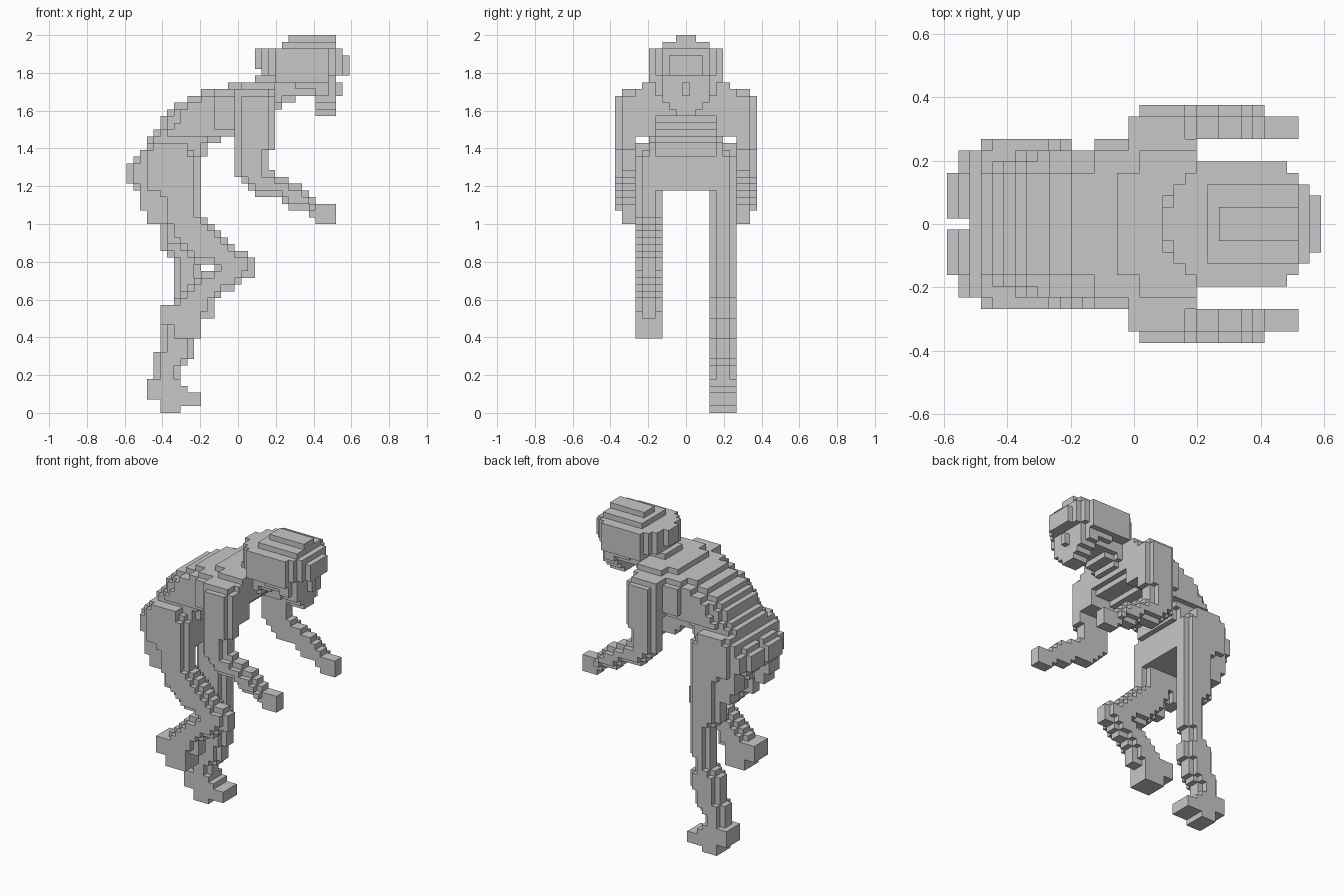
import bpy, bmesh
from mathutils import Vector

cube = bpy.data.objects.get("Cube")
if cube:
    bpy.data.objects.remove(cube, do_unlink=True)

CELL = 2 / 56  # edge length of one block

grey = bpy.data.materials.new("plain_grey")
grey.use_nodes = True
grey.diffuse_color = (0.58, 0.58, 0.58, 1)
grey.node_tree.nodes["Principled BSDF"].inputs["Base Color"].default_value = (0.58, 0.58, 0.58, 1)


def inside(x, z, outline):
    hit = False
    for (ax, az), (bx, bz) in zip(outline, outline[1:] + outline[:1]):
        if (az > z) != (bz > z) and x < ax + (z - az) * (bx - ax) / (bz - az):
            hit = not hit
    return hit


def fill(outline, inset=0):
    """Blocks of the x-z grid whose centre lies in the outline, shrunk by inset blocks."""
    flat = {(x, z) for x in range(-20, 21) for z in range(60) if inside(x, z + 0.5, outline)}
    for _ in range(inset):
        flat = {(x, z) for x, z in flat
                if {(x + 1, z), (x - 1, z), (x, z + 1), (x, z - 1)} <= flat}
    return flat


def box(x0, x1, z0, z1):
    return [(x0 - 0.5, z0), (x1 + 0.5, z0), (x1 + 0.5, z1), (x0 - 0.5, z1)]


def layers(*specs, side=1):
    """Each spec is (outline, first y, last y, inset)."""
    return {(x, side * y, z) for outline, first, last, inset in specs
            for x, z in fill(outline, inset) for y in range(first, last + 1)}


def centred(*specs):
    return layers(*[(outline, -half, half, inset) for outline, half, inset in specs])


def limb(outline, side):
    """A leg section: two full layers with a thinner one on each side."""
    return layers((outline, 5, 6, 0), (outline, 4, 7, 1), side=side)


def build(name, blocks):
    """Make one mesh from the outer faces of a set of blocks."""
    bm = bmesh.new()
    corners = {}

    def corner(p):
        key = tuple(p)
        if key not in corners:
            corners[key] = bm.verts.new(((p[0] - 0.5) * CELL, (p[1] - 0.5) * CELL, p[2] * CELL))
        return corners[key]

    for block in blocks:
        for axis in range(3):
            u, v = Vector(), Vector()
            u[(axis + 1) % 3] = v[(axis + 2) % 3] = 1
            for step in (0, 1):
                near = list(block)
                near[axis] += 2 * step - 1
                if tuple(near) in blocks:
                    continue
                p = Vector(block)
                p[axis] += step
                ring = [p, p + u, p + u + v, p + v]
                bm.faces.new([corner(q) for q in (ring if step else ring[::-1])])
    mesh = bpy.data.meshes.new(name)
    bm.to_mesh(mesh)
    bm.free()
    mesh.materials.append(grey)
    bpy.context.collection.objects.link(bpy.data.objects.new(name, mesh))


# Bent torso with a wider rib cage above the waist
torso = [(5.5, 49), (-1.6, 49), (-1.6, 48), (-5.4, 48), (-5.4, 47.4), (-9.6, 45.5),
         (-12.6, 41.5), (-14.5, 38.5), (-14.5, 33), (-5.5, 33), (-5.5, 36), (-4.5, 39),
         (-4, 40), (-1, 41), (5.5, 44.5)]
ribs = [(5.5, 48), (-2.5, 48), (-8, 45), (-10.5, 41), (-2, 41), (5.5, 44)]
build("torso", centred((torso, 4, 0), (torso, 5, 1)))
build("rib_cage", centred((ribs, 6, 0), (box(-3, 0, 42, 47), 7, 0)))

# Hips
hips = [(-13.4, 40), (-14.5, 38.5), (-14.5, 33), (-5.5, 33), (-5.5, 37), (-7.5, 40)]
hip_side = [(-12.4, 40), (-13.5, 38), (-13.5, 34), (-12.5, 33), (-7.5, 33), (-6.5, 36),
            (-7.5, 40)]
build("hips", centred((hips, 6, 0), (hip_side, 7, 0)))

# Neck
neck = [(3, 50), (10, 50), (9.5, 47), (7, 46), (5.5, 44), (2, 46)]
build("neck", centred((neck, 2, 0), (neck, 3, 1)))

# Skull, stacked from narrow centre to wide sides
build("skull", centred((box(8, 14, 50, 56), 1, 0), (box(7, 14, 50, 55), 3, 0),
                       (box(3, 15, 51, 54), 1, 0), (box(4, 15, 50, 54), 3, 0),
                       (box(16, 16, 50, 53), 2, 0), (box(5, 14, 50, 54), 4, 0),
                       (box(6, 13, 49, 54), 5, 0)))

# Face with nose and chin
jaw = [(6.5, 50), (14.5, 50), (14.5, 46), (12.5, 46), (10, 47), (7, 48)]
build("face", centred((jaw, 3, 0), (jaw, 4, 1), (box(12, 14, 45, 48), 2, 0),
                      (box(12, 14, 44, 46), 1, 0)))
build("nose", centred((box(14, 15, 47, 49), 0, 0)))

# Shared outlines of the paired parts
buttock = [(-12.6, 40), (-14.4, 38.5), (-16.5, 37), (-16.5, 35), (-15.5, 34), (-14.5, 33),
           (-10, 33), (-10, 40)]
buttock_fold = [(-14.5, 33), (-14.5, 31), (-13.5, 30), (-13.5, 28), (-11.5, 28), (-10, 33)]
upper_arm = [(-0.5, 48), (4.5, 48), (5.5, 46), (5.5, 39), (4.5, 38), (4.5, 35), (1.5, 33),
             (-0.5, 36)]
forearm = [(4.5, 36), (8, 34.5), (11.5, 32), (12.5, 31), (12.5, 29), (8.5, 30), (5.5, 32),
           (2.5, 32), (-0.5, 36)]

for side, word in ((1, "left"), (-1, "right")):
    build(word + "_buttock", layers((buttock, 1, 4, 0), (buttock, 5, 6, 1),
                                    (buttock_fold, 4, 6, 0), side=side))
    build(word + "_shoulder", layers((box(0, 5, 41, 48), 5, 7, 0), (box(1, 5, 47, 49), 4, 6, 0),
                                     side=side))
    build(word + "_upper_arm", layers((upper_arm, 8, 9, 0), (upper_arm, 10, 10, 1), side=side))
    build(word + "_forearm", layers((forearm, 8, 9, 0), (forearm, 10, 10, 1), side=side))
    build(word + "_hand", layers((box(12, 14, 28, 31), 8, 9, 0), side=side))

# Standing leg
standing = [(-13, 36), (-5.5, 36), (-5.5, 18), (-6.5, 15), (-5.5, 14), (-5.5, 11), (-6.5, 11),
            (-6.5, 8), (-8.5, 6), (-8.5, 3), (-12, 3), (-12, 9), (-11.5, 13), (-9.5, 16),
            (-9.5, 23), (-11.5, 24), (-11.5, 30)]
build("left_leg", limb(standing, 1))
foot = [(-12, 5), (-8.5, 5), (-8.5, 4), (-7.5, 4), (-7.5, 3), (-5.5, 3), (-5.5, 1), (-8.5, 1),
        (-8.5, 0), (-11.5, 0), (-11.5, 2), (-13.5, 2), (-13.5, 5)]
build("left_foot", layers((foot, 4, 7, 0)))

# Raised leg, bent at the knee
thigh = [(-13, 36), (-5.5, 36), (-5.5, 29), (-3, 27), (0, 24.5), (2.5, 22.5), (2.5, 20),
         (-2, 20), (-3.5, 21), (-3.5, 22), (-6, 22.4), (-10, 25.5), (-11.5, 30)]
shin = [(2.5, 22), (2.5, 20), (0.5, 19.5), (-2, 17.5), (-3.5, 16), (-3.5, 14), (-8, 13),
        (-10, 16), (-7, 19), (-5.5, 21), (-3.5, 21), (-3, 22)]
build("right_thigh", limb(thigh, -1))
build("right_shin", limb(shin, -1))
raised_foot = [(-11.5, 13), (-11.5, 15), (-10, 16.5), (-7.5, 16.5), (-5.5, 14), (-5.5, 11),
               (-9.5, 11), (-9.5, 13)]
build("right_foot", layers((raised_foot, 4, 7, 0), side=-1))
